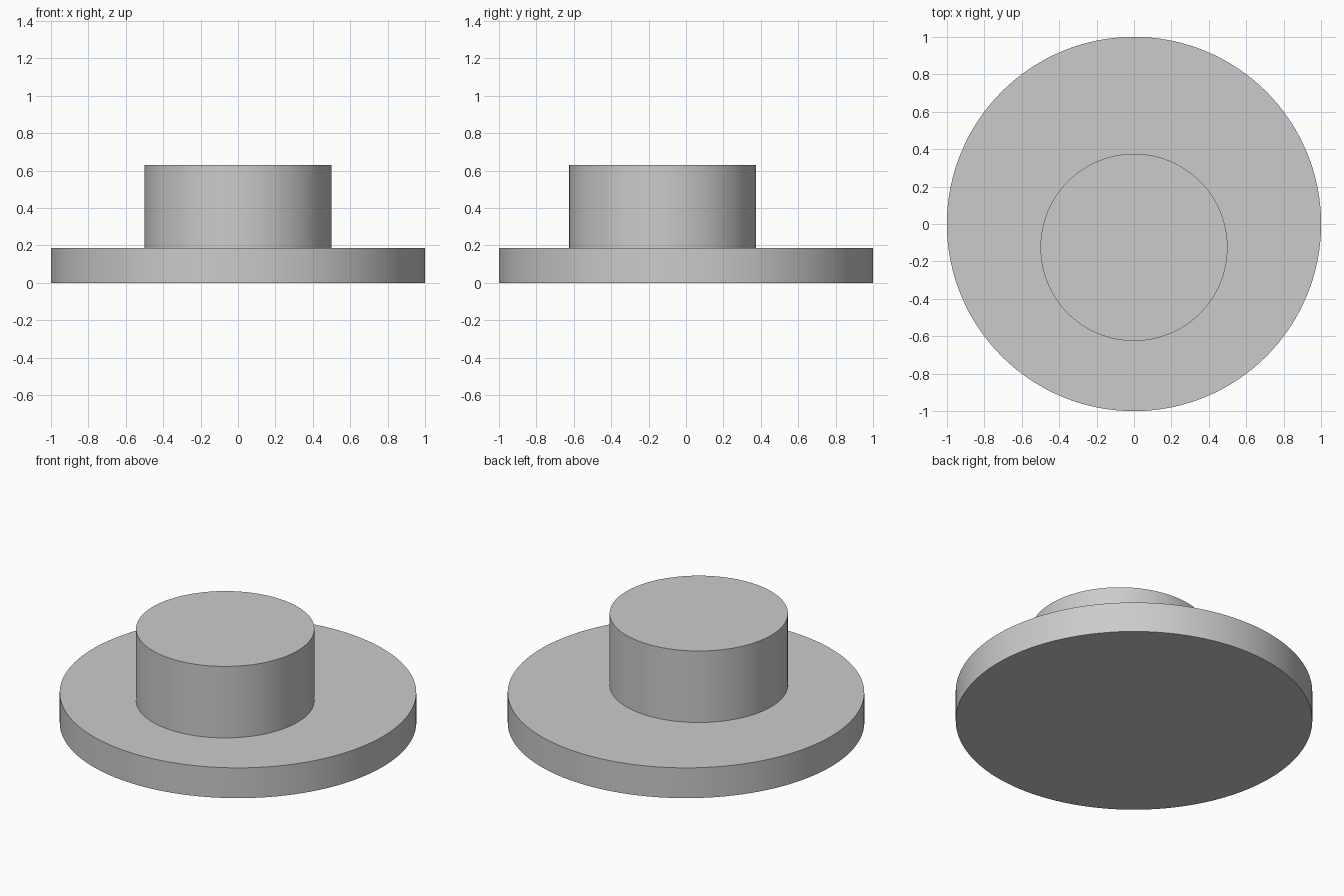
import bpy

if "Cube" in bpy.data.objects:
    bpy.data.objects.remove(bpy.data.objects["Cube"])


def disc(name, radius, y, z0, z1):
    bpy.ops.mesh.primitive_cylinder_add(
        vertices=128, radius=radius, depth=z1 - z0, location=(0, y, (z0 + z1) / 2))
    obj = bpy.context.object
    obj.name = name
    return obj


# Off-centre boss, sunk into the flange so the two fuse cleanly
boss = disc("boss", 0.5, -0.125, 0.09, 0.63)

# Wide round flange
flange = disc("flange_with_boss", 1.0, 0.0, 0.0, 0.1875)

# Fuse into one solid
union = flange.modifiers.new("union", 'BOOLEAN')
union.operation = 'UNION'
union.solver = 'EXACT'
union.object = boss
bpy.ops.object.modifier_apply(modifier=union.name)
bpy.data.objects.remove(boss)

# Smooth round walls, sharp rims
bpy.ops.object.shade_smooth_by_angle()
